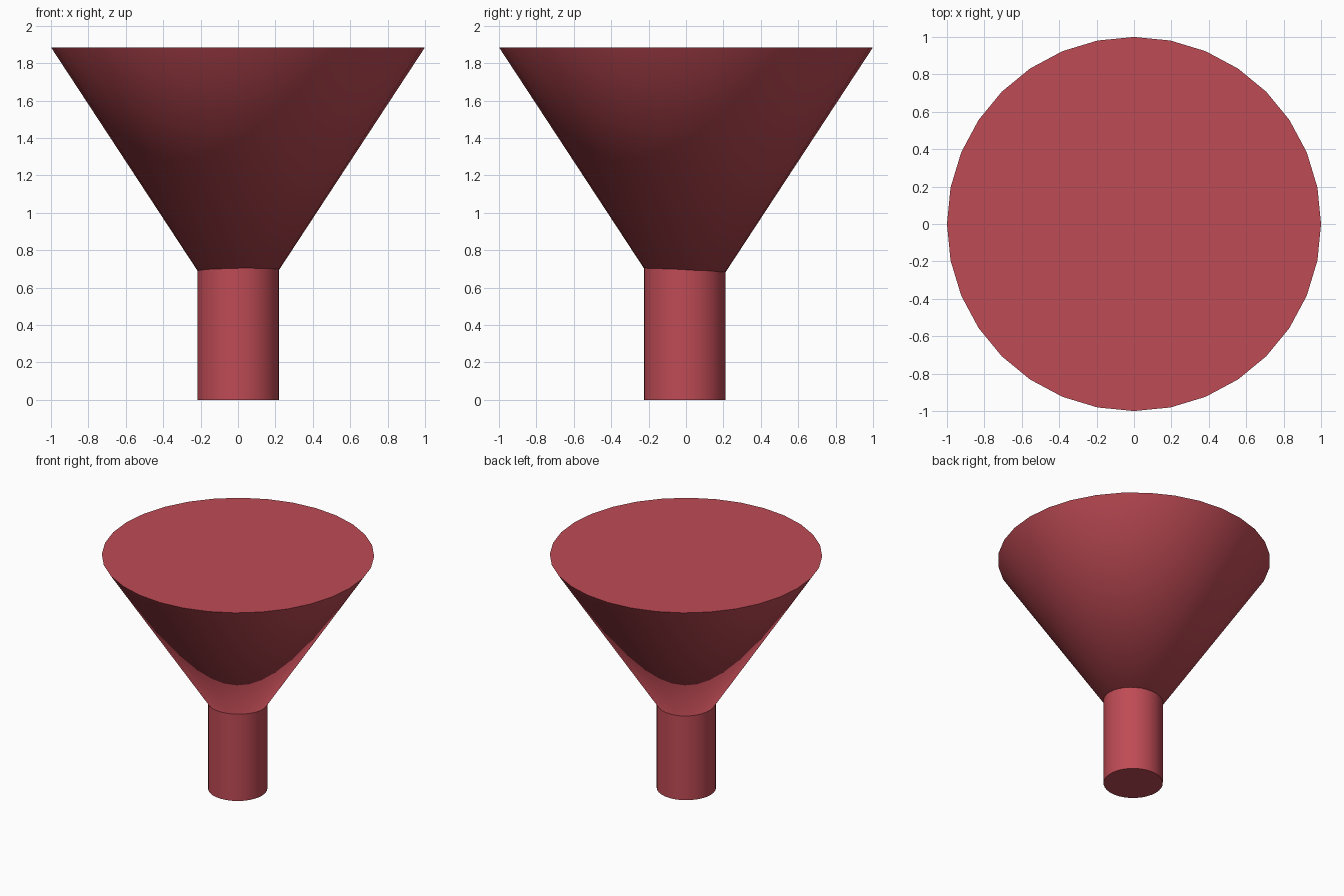
import bpy
from math import radians

if "Cube" in bpy.data.objects:
    bpy.data.objects.remove(bpy.data.objects["Cube"])

SIDES = 32
mat = bpy.data.materials.new("red")
mat.diffuse_color = (0.52, 0.07, 0.09, 1)
mat.use_nodes = True
mat.node_tree.nodes["Principled BSDF"].inputs["Base Color"].default_value = mat.diffuse_color


def finish(name):
    ob = bpy.context.object
    ob.name = name
    ob.data.materials.append(mat)
    bpy.ops.object.shade_smooth_by_angle(angle=radians(30))
    return ob


# Upturned solid cone, its tip buried in the stem
TOP, TIP = 1.885, 0.36
bpy.ops.mesh.primitive_cone_add(vertices=SIDES, radius1=0, radius2=1,
                                depth=TOP - TIP, location=(0, 0, (TOP + TIP) / 2))
finish("cone_bowl")

# Stem, very slightly off centre, running up into the cone
STEM_TOP = 0.76
bpy.ops.mesh.primitive_cylinder_add(vertices=SIDES, radius=0.218, depth=STEM_TOP,
                                    location=(0.002, -0.007, STEM_TOP / 2))
finish("stem")
